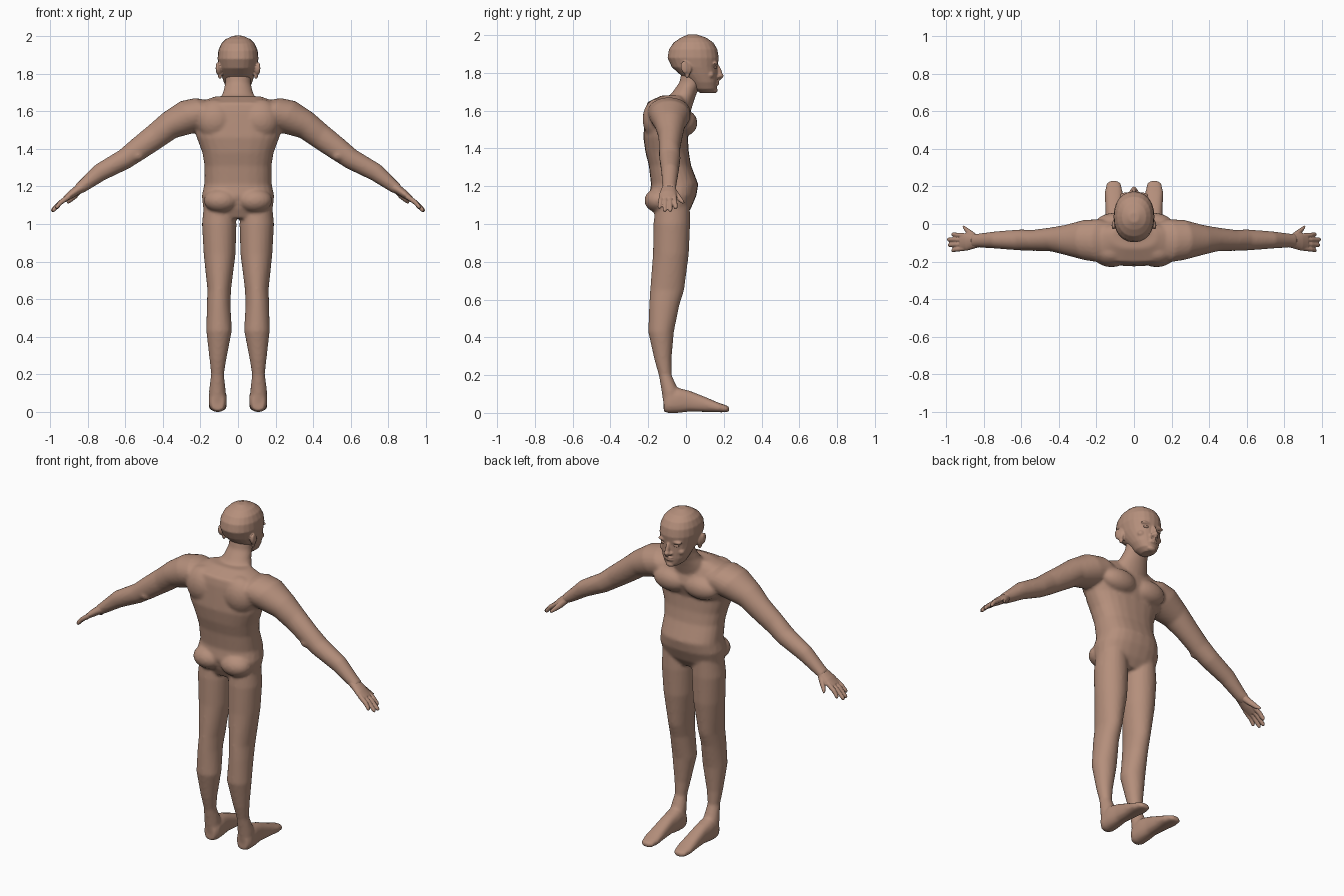
import bpy, bmesh, math
from mathutils import Vector, Matrix

skin = bpy.data.materials.new("skin")
skin.diffuse_color = (0.46, 0.275, 0.20, 1)
X, Y, Z = Vector((1, 0, 0)), Vector((0, 1, 0)), Vector((0, 0, 1))
ARM_UP = Vector((0.5, 0, 0.866))


def loft(bm, rings, u, v, side=1, power=2.0, n=24):
    """Closed tube through rings (x, y, z, half_u, half_v)."""
    loops = []
    for x, y, z, a, b in rings:
        loop = []
        for i in range(n):
            t = 2 * math.pi * i / n
            c, s = math.cos(t), math.sin(t)
            c = math.copysign(abs(c) ** (2 / power), c)
            s = math.copysign(abs(s) ** (2 / power), s)
            p = Vector((x, y, z)) + u * a * c + v * b * s
            loop.append(bm.verts.new((p.x * side, p.y, p.z)))
        loops.append(loop)
    for lo, hi in zip(loops, loops[1:]):
        for i in range(n):
            j = (i + 1) % n
            bm.faces.new((lo[i], lo[j], hi[j], hi[i]))
    bm.faces.new(loops[0][::-1])
    bm.faces.new(loops[-1])


def blob(bm, pos, radii, side=1, tilt=0):
    m = (Matrix.Translation((pos[0] * side, pos[1], pos[2]))
         @ Matrix.Rotation(tilt, 4, 'X') @ Matrix.Diagonal((*radii, 1)))
    bmesh.ops.create_uvsphere(bm, u_segments=24, v_segments=14, radius=1, matrix=m)


def finish(name, bm, voxel, smooth):
    bmesh.ops.recalc_face_normals(bm, faces=bm.faces[:])
    me = bpy.data.meshes.new(name)
    bm.to_mesh(me)
    bm.free()
    me.materials.append(skin)
    ob = bpy.data.objects.new(name, me)
    bpy.context.collection.objects.link(ob)
    r = ob.modifiers.new("blend", 'REMESH')
    r.mode, r.voxel_size, r.use_smooth_shade = 'VOXEL', voxel, True
    if smooth:
        s = ob.modifiers.new("soften", 'SMOOTH')
        s.factor, s.iterations = 0.5, smooth
    return ob


# Body: torso, neck, arms, legs and feet blended into one skin
body = bmesh.new()
torso = [(1.03, -.08, .15, .07), (1.08, -.075, .185, .1), (1.15, -.07, .193, .125),
         (1.21, -.06, .18, .125), (1.31, -.085, .178, .112), (1.38, -.1, .19, .115),
         (1.46, -.108, .22, .118), (1.54, -.09, .245, .13), (1.60, -.095, .25, .12),
         (1.645, -.1, .22, .105), (1.68, -.07, .12, .06)]
loft(body, [(0, y, z, a, b) for z, y, a, b in torso], X, Y, power=2.4)
neck = [(1.58, -.07, .13, .09), (1.66, -.03, .1, .075), (1.70, -.005, .08, .065),
        (1.75, .025, .068, .06), (1.82, .04, .068, .06)]
loft(body, [(0, y, z, a, b) for z, y, a, b in neck], X, Y)

arm = [(.10, -.09, 1.60, .06, .09), (.18, -.09, 1.592, .092, .115), (.26, -.085, 1.572, .095, .108),
       (.365, -.085, 1.525, .075, .08), (.44, -.082, 1.467, .069, .064), (.535, -.087, 1.397, .062, .056),
       (.605, -.085, 1.345, .055, .056), (.735, -.085, 1.275, .048, .046),
       (.83, -.088, 1.20, .033, .037), (.86, -.09, 1.18, .026, .038)]
leg = [(1.12, -.07, .10, .08, .09), (1.0, -.075, .10, .092, .097), (.84, -.08, .098, .085, .095),
       (.65, -.1, .1, .063, .09), (.57, -.115, .103, .063, .08), (.43, -.132, .101, .068, .068),
       (.28, -.122, .107, .045, .045), (.20, -.11, .109, .034, .034), (.12, -.085, .11, .044, .045),
       (.05, -.08, .11, .044, .04)]
foot = [(-.118, .05, .034, .044), (-.09, .06, .048, .062), (-.04, .066, .048, .066),
        (.02, .062, .043, .055), (.10, .045, .045, .04), (.17, .029, .048, .026),
        (.215, .021, .038, .018), (.23, .02, .022, .012)]
for s in (1, -1):
    loft(body, arm, ARM_UP, Y, s)
    loft(body, [(x, y, z, a, b) for z, y, x, a, b in leg], X, Y, s)
    loft(body, [(.108, y, z, a, b) for y, z, a, b in foot], X, Z, s, 2.5)
    blob(body, (.10, -.005, 1.535), (.11, .065, .068), s)          # chest
    blob(body, (.12, -.15, 1.555), (.105, .08, .11), s)            # shoulder blade
    blob(body, (.09, -.145, 1.125), (.092, .075, .065), s)         # buttock
    blob(body, (.535, -.11, 1.365), (.035, .035, .03), s)          # elbow
finish("body", body, 0.009, 5)

# Head with nose, brow, cheeks, lips and ears
head = bmesh.new()
skull = [(1.694, .075, .145, .028), (1.715, .04, .163, .055), (1.75, .015, .166, .074),
         (1.79, -.03, .167, .088), (1.83, -.075, .167, .1), (1.88, -.098, .174, .109),
         (1.925, -.09, .166, .105), (1.96, -.066, .145, .09), (1.985, -.03, .11, .065),
         (2.003, .01, .06, .025)]
loft(head, [(0, (b + f) / 2, z, a, (f - b) / 2) for z, b, f, a in skull], X, Y, power=2.2)
blob(head, (0, .172, 1.805), (.012, .018, .045), tilt=.28)         # nose bridge
blob(head, (0, .18, 1.785), (.017, .02, .014))                     # nose tip
blob(head, (0, .148, 1.708), (.028, .02, .016))                    # chin
for z in (1.741, 1.755):
    blob(head, (0, .163, z), (.027, .013, .007))                   # lips
for s in (1, -1):
    blob(head, (.042, .153, 1.85), (.034, .016, .01), s)           # brow
    blob(head, (.054, .13, 1.79), (.026, .02, .02), s)             # cheek
    blob(head, (.015, .17, 1.78), (.011, .013, .009), s)           # nostril
    blob(head, (.101, .003, 1.825), (.012, .027, .036), s, .2)     # ear
    blob(head, (.11, -.008, 1.83), (.009, .021, .033), s, .2)      # ear rim
    blob(head, (.096, .006, 1.79), (.011, .013, .018), s)          # ear lobe
finish("head", head, 0.005, 3)

# Eyes: thin almond lids set on the face
for s, side in ((1, "right"), (-1, "left")):
    eye = bmesh.new()
    blob(eye, (.04, .152, 1.829), (.02, .012, .008), s)
    finish("eye_" + side, eye, 0.0025, 1)

# Hands: palm, four fingers and a thumb
fingers = [(-.062, -.055, .965, 1.083), (-.085, -.083, .988, 1.068),
           (-.108, -.112, .984, 1.068), (-.130, -.140, .965, 1.085)]
for s, side in ((1, "right"), (-1, "left")):
    hand = bmesh.new()
    loft(hand, [(.82, -.088, 1.205, .03, .034), (.855, -.092, 1.182, .024, .04),
                (.89, -.096, 1.157, .021, .046), (.925, -.097, 1.13, .014, .044)], ARM_UP, Y, s)
    for y0, y1, x, z in fingers:
        mid = (.945, (y0 + y1) / 2, 1.115, .013, .0125)
        loft(hand, [(.90, y0, 1.147, .014, .013), mid, (x, y1, z + .006, .011, .011),
                    (x + .006, y1, z, .006, .006)], ARM_UP, Y, s, n=12)
    loft(hand, [(.84, -.075, 1.185, .018, .02), (.87, -.05, 1.152, .018, .017),
                (.895, -.03, 1.127, .013, .014), (.91, -.014, 1.113, .008, .008)], ARM_UP, Y, s, n=12)
    finish("hand_" + side, hand, 0.004, 2)
